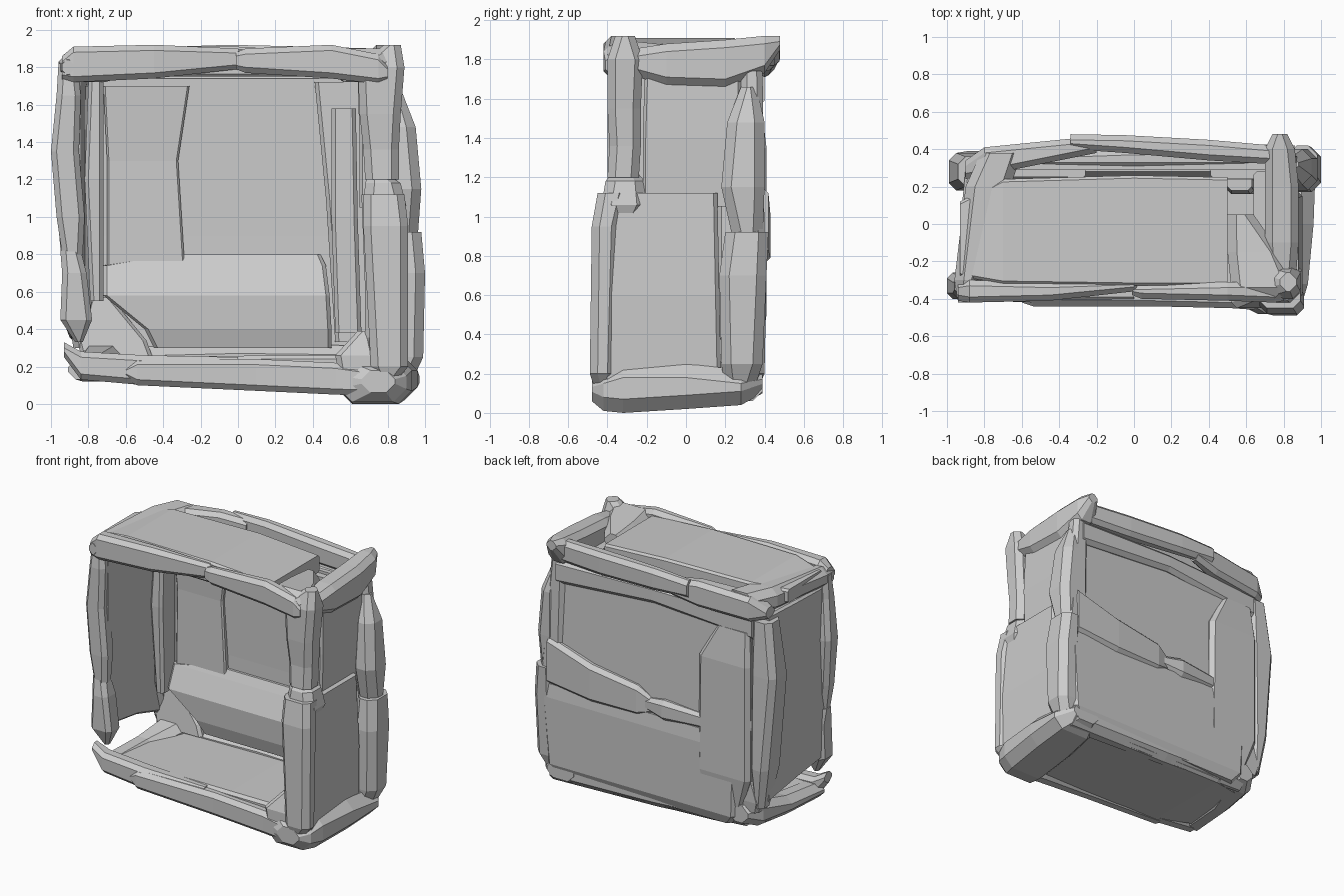
import bpy, bmesh

# Position of (station, u, v) in xyz for each loft axis
ORDER = {'x': lambda s, u, v: (s, u, v),
         'y': lambda s, u, v: (u, s, v),
         'z': lambda s, u, v: (u, v, s)}


def chunk(name, axis, stations, c=0.025):
    """Faceted lump: chamfered rectangles (s, u0, u1, v0, v1) lofted along an axis."""
    bm = bmesh.new()
    rings = []
    for s, u0, u1, v0, v1 in stations:
        k = min(c, (u1 - u0) * 0.4, (v1 - v0) * 0.4)
        pts = [(u0 + k, v0), (u1 - k, v0), (u1, v0 + k), (u1, v1 - k),
               (u1 - k, v1), (u0 + k, v1), (u0, v1 - k), (u0, v0 + k)]
        rings.append([bm.verts.new(ORDER[axis](s, u, v)) for u, v in pts])
    for a, b in zip(rings, rings[1:]):
        for i in range(8):
            j = (i + 1) % 8
            bm.faces.new((a[i], a[j], b[j], b[i]))
    bm.faces.new(rings[0])
    bm.faces.new(rings[-1])
    bmesh.ops.recalc_face_normals(bm, faces=bm.faces)
    me = bpy.data.meshes.new(name)
    bm.to_mesh(me)
    bm.free()
    ob = bpy.data.objects.new(name, me)
    bpy.context.collection.objects.link(ob)
    return ob


# Roof
chunk("roof_panel", 'x', [(-.93, -.28, .12, 1.77, 1.87), (-.7, -.32, .24, 1.75, 1.91),
                          (0, -.33, .26, 1.75, 1.91), (.5, -.33, .25, 1.75, 1.88)], .015)
chunk("roof_front_beam_left", 'x', [(-.94, -.41, -.31, 1.73, 1.86), (-.88, -.42, -.30, 1.72, 1.91),
                                    (-.45, -.41, -.31, 1.74, 1.92), (0, -.36, -.30, 1.79, 1.90),
                                    (.02, -.36, -.32, 1.82, 1.87)], .03)
chunk("roof_front_beam_right", 'x', [(-.01, -.38, -.33, 1.79, 1.88), (.04, -.40, -.32, 1.77, 1.90),
                                     (.5, -.41, -.31, 1.74, 1.92), (.75, -.42, -.31, 1.71, 1.87),
                                     (.80, -.41, -.32, 1.72, 1.82)], .03)
chunk("roof_back_beam_left", 'x', [(-.90, .24, .34, 1.72, 1.80), (-.8, .26, .41, 1.70, 1.88),
                                   (-.4, .34, .45, 1.72, 1.91), (-.2, .38, .47, 1.76, 1.89)], .03)
chunk("roof_back_beam_right", 'x', [(-.34, .40, .48, 1.78, 1.91), (-.05, .38, .475, 1.76, 1.92),
                                    (.4, .34, .45, 1.74, 1.91), (.74, .32, .42, 1.74, 1.90)], .03)
chunk("roof_left_beam", 'y', [(-.42, -.94, -.88, 1.76, 1.84), (-.3, -.96, -.82, 1.72, 1.88),
                              (.2, -.90, -.66, 1.72, 1.90), (.38, -.82, -.60, 1.74, 1.90)], .05)
chunk("roof_right_beam", 'y', [(-.36, .72, .86, 1.74, 1.84), (-.1, .70, .88, 1.67, 1.88),
                               (.2, .70, .88, 1.66, 1.90), (.40, .70, .86, 1.73, 1.92),
                               (.48, .74, .82, 1.85, 1.92)], .04)
chunk("roof_corner_block", 'y', [(-.40, .60, .78, 1.78, 1.86), (-.34, .52, .86, 1.72, 1.90),
                                 (-.15, .50, .78, 1.73, 1.88), (.05, .50, .64, 1.74, 1.86)], .05)

# Back wall
chunk("back_panel", 'z', [(.25, -.72, .82, .29, .37), (.9, -.82, .84, .30, .38),
                          (1.74, -.78, .80, .29, .36)], .02)
chunk("back_inner_plate", 'z', [(.66, -.7, -.28, .26, .31), (1.3, -.70, -.32, .27, .31),
                                (1.70, -.72, -.26, .25, .31)], .01)
chunk("back_inner_lower_slab", 'z', [(.30, -.45, .5, .22, .32), (.40, -.5, .5, .19, .32),
                                     (.58, -.72, .49, .18, .32), (.74, -.72, .47, .25, .32),
                                     (.80, -.36, .44, .28, .32)], .02)
chunk("back_lower_slab", 'z', [(.13, -.62, .82, .30, .37), (.2, -.68, .88, .30, .40),
                               (.7, -.70, .92, .32, .41), (.80, -.45, .90, .33, .40)], .03)
chunk("back_middle_ridge", 'x', [(.0, .35, .39, .80, .90), (.12, .35, .42, .76, .98),
                                 (.5, .35, .43, .76, 1.04), (.86, .33, .42, .80, 1.15)], .03)
chunk("back_middle_lump", 'x', [(-.45, .35, .40, .80, .90), (-.1, .35, .43, .78, .93),
                                (.08, .35, .40, .82, .90)], .03)
chunk("back_left_slab", 'z', [(.28, -.72, -.42, .33, .38), (.5, -.80, -.37, .33, .41),
                              (1.35, -.80, -.38, .33, .41), (1.6, -.78, -.52, .32, .38)], .03)
chunk("back_upper_band", 'x', [(-.80, .30, .37, 1.55, 1.74), (0, .30, .40, 1.62, 1.76),
                               (.8, .30, .40, 1.56, 1.74)], .03)
chunk("back_left_foot_web", 'z', [(.26, -.84, -.46, .22, .36), (.34, -.86, -.49, .23, .37),
                                  (.57, -.79, -.68, .26, .37)], .02)

# Left wall, with its open lower front corner
chunk("left_panel", 'y', [(-.34, -.93, -.84, .46, 1.74), (0, -.93, -.83, .42, 1.75),
                          (.3, -.90, -.81, .34, 1.74)], .015)
chunk("left_front_post", 'z', [(.80, -.94, -.83, -.39, -.29), (1.0, -.97, -.82, -.40, -.28),
                               (1.35, -1.0, -.85, -.40, -.26), (1.65, -.97, -.84, -.40, -.28),
                               (1.82, -.96, -.86, -.38, -.28)], .03)
chunk("left_front_post_lower", 'z', [(.33, -.87, -.83, -.36, -.31), (.45, -.95, -.78, -.41, -.26),
                                     (.7, -.94, -.81, -.41, -.26), (.82, -.95, -.84, -.39, -.28)], .03)
chunk("left_inner_post", 'z', [(.55, -.79, -.72, .14, .30), (1.2, -.82, -.72, .12, .30),
                               (1.72, -.80, -.72, .14, .30)], .02)
chunk("left_back_post", 'z', [(.30, -.88, -.80, .24, .36), (.6, -.93, -.78, .18, .39),
                              (1.3, -.99, -.78, .18, .38), (1.7, -.94, -.78, .2, .36)], .04)

# Floor
chunk("floor_panel", 'x', [(-.82, -.30, .24, .14, .24), (-.5, -.36, .34, .10, .25),
                           (.2, -.38, .36, .08, .26), (.75, -.38, .36, .07, .26)], .02)
chunk("floor_front_beam_left", 'x', [(-.93, -.40, -.31, .25, .33), (-.84, -.41, -.29, .13, .28),
                                     (-.5, -.42, -.30, .10, .26), (0, -.42, -.32, .09, .25)], .03)
chunk("floor_front_beam_right", 'x', [(-.60, -.42, -.34, .13, .21), (-.54, -.44, -.33, .10, .24),
                                      (.1, -.44, -.33, .07, .24), (.52, -.45, -.33, .05, .22),
                                      (.8, -.47, -.34, .04, .18)], .03)
chunk("floor_left_end", 'y', [(-.34, -.91, -.74, .13, .24), (0, -.88, -.70, .12, .26),
                              (.28, -.84, -.60, .13, .32), (.38, -.78, -.62, .17, .30)], .05)
chunk("floor_back_beam", 'x', [(-.72, .24, .36, .12, .30), (0, .24, .38, .08, .32),
                               (.86, .22, .39, .06, .31)], .05)
chunk("floor_right_beam", 'y', [(-.48, .66, .84, .06, .18), (-.42, .54, .90, .01, .22),
                                (-.32, .54, .93, .0, .25), (0, .56, .96, .02, .25),
                                (.28, .60, .97, .04, .22), (.39, .66, .88, .10, .22)], .07)
chunk("floor_corner_block", 'z', [(.14, .54, .74, -.45, -.28), (.26, .52, .74, -.45, -.26),
                                  (.39, .64, .71, -.40, -.30)], .03)

# Right wall
chunk("right_lower_panel", 'z', [(.12, .68, .89, -.42, .18), (.6, .68, .90, -.43, .17),
                                 (1.12, .66, .88, -.40, .16)], .02)
chunk("right_upper_panel", 'z', [(1.05, .65, .84, -.22, .28), (1.4, .65, .85, -.22, .28),
                                 (1.74, .64, .84, -.21, .28)], .015)
chunk("right_front_post_lower", 'z', [(.14, .74, .86, -.47, -.38), (.2, .71, .91, -.49, -.36),
                                      (.95, .67, .91, -.48, -.34), (1.12, .67, .89, -.45, -.30)], .04)
chunk("right_post_knuckle", 'z', [(.98, .70, .87, -.36, -.24), (1.06, .67, .90, -.43, -.20),
                                  (1.18, .68, .87, -.41, -.21), (1.24, .70, .78, -.36, -.26)], .05)
chunk("right_front_post_upper", 'z', [(1.20, .68, .86, -.40, -.24), (1.36, .67, .86, -.39, -.23),
                                      (1.55, .65, .87, -.40, -.23), (1.80, .64, .89, -.40, -.22),
                                      (1.92, .78, .87, -.36, -.26)], .04)
chunk("right_back_post_lower", 'z', [(.10, .80, .92, .20, .34), (.25, .80, .99, .18, .39),
                                     (.7, .82, 1.0, .17, .41), (.92, .82, .98, .20, .42)], .05)
chunk("right_back_post_upper", 'z', [(.88, .80, .96, .24, .39), (1.15, .80, .98, .18, .40),
                                     (1.48, .80, .95, .21, .40), (1.66, .80, .88, .28, .36)], .05)
chunk("right_inner_strip", 'z', [(.38, .52, .66, .16, .33), (1.0, .50, .64, .16, .33),
                                 (1.58, .50, .63, .18, .33)], .02)
chunk("right_inner_corner", 'z', [(.33, .52, .78, .24, .34), (1.1, .47, .78, .23, .34),
                                  (1.72, .41, .78, .24, .34)], .02)
chunk("right_back_corner_web", 'z', [(.12, .74, .90, .26, .37), (.9, .76, .94, .28, .40),
                                     (1.74, .74, .86, .28, .39)], .03)
